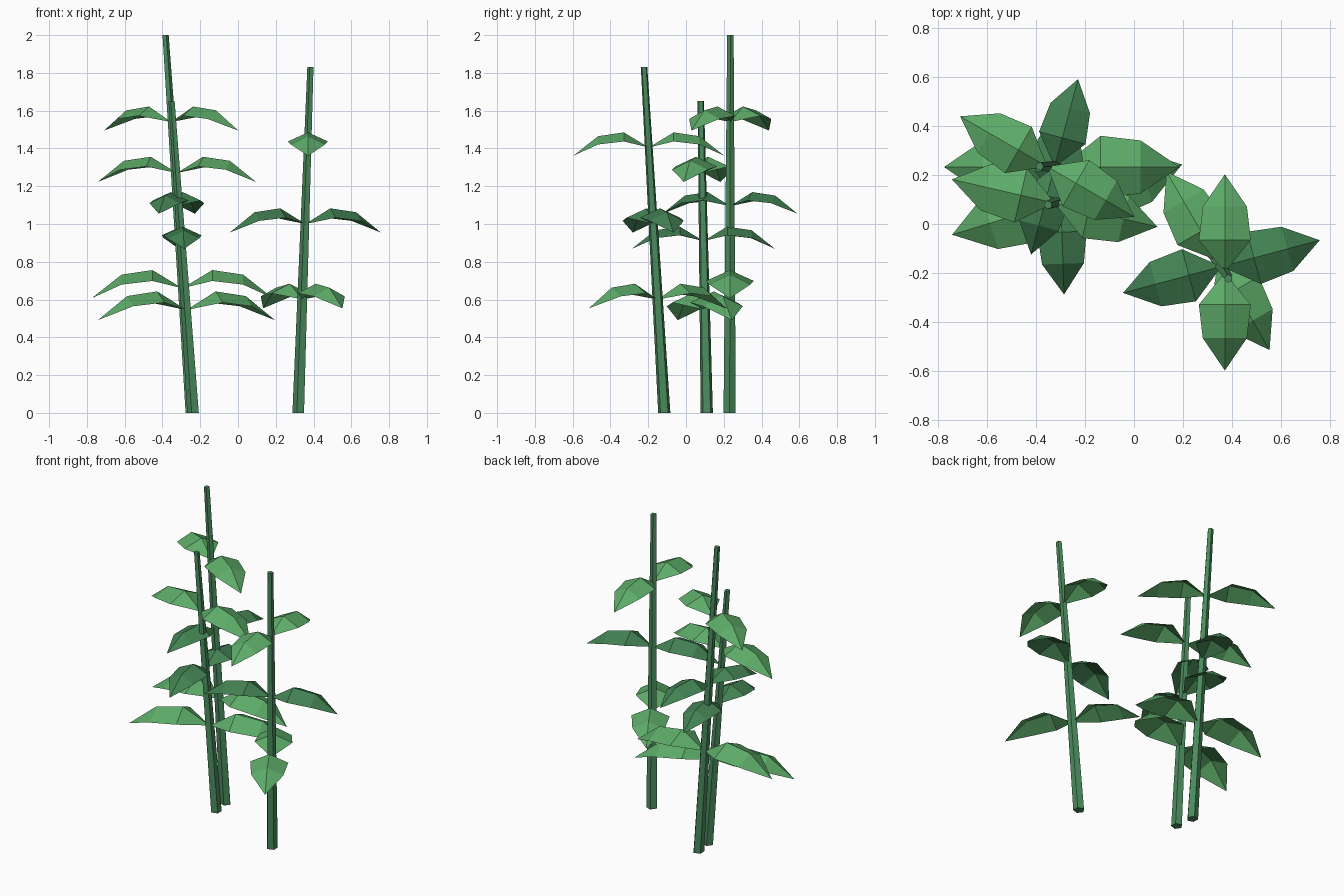
import bpy
import bmesh
from math import radians, pi
from mathutils import Vector, Matrix

cube = bpy.data.objects.get("Cube")
if cube:
    bpy.data.objects.remove(cube)


def make_material(name, colour):
    mat = bpy.data.materials.new(name)
    mat.use_nodes = True
    mat.diffuse_color = (*colour, 1)
    mat.node_tree.nodes["Principled BSDF"].inputs["Base Color"].default_value = (*colour, 1)
    return mat


STEM = make_material("stem green", (0.07, 0.26, 0.11))
LIGHT = make_material("light leaf green", (0.11, 0.41, 0.14))
DARK = make_material("dark leaf green", (0.055, 0.22, 0.085))


def add_object(name, bm, mat):
    mesh = bpy.data.meshes.new(name)
    bm.to_mesh(mesh)
    bm.free()
    mesh.materials.append(mat)
    obj = bpy.data.objects.new(name, mesh)
    bpy.context.collection.objects.link(obj)
    return obj


def make_stem(name, base, top, turn):
    """Tapered five-sided stalk, leaning by a shear so both ends stay level."""
    bm = bmesh.new()
    height = top.z
    bmesh.ops.create_cone(bm, cap_ends=True, segments=5, radius1=0.034, radius2=0.018,
                          depth=height,
                          matrix=Matrix.Translation((0, 0, height / 2)) @ Matrix.Rotation(turn, 4, "Z"))
    for v in bm.verts:
        axis = base.lerp(top, v.co.z / height)
        v.co.x += axis.x
        v.co.y += axis.y
    add_object(name, bm, STEM)


# Leaf stations for unit length: distance, ridge height, half width, edge drop
STATIONS = [(0.33, 0.2, 0.265, 0.12), (0.67, 0.15, 0.225, 0.11)]


def make_leaf(name, origin, angle, length, mat):
    """Arched leaf folded along a raised middle ridge."""
    bm = bmesh.new()
    root = bm.verts.new((0, 0, 0))
    tip = bm.verts.new((1, 0, -0.11))
    ridge = [bm.verts.new((d, 0, h)) for d, h, w, drop in STATIONS]
    for side in (1, -1):
        edge = [bm.verts.new((d, side * w, h - drop)) for d, h, w, drop in STATIONS]
        bm.faces.new((root, ridge[0], edge[0]))
        bm.faces.new((ridge[0], ridge[1], edge[1], edge[0]))
        bm.faces.new((ridge[1], tip, edge[1]))
    for face in bm.faces:
        face.normal_update()
        if face.normal.z < 0:
            face.normal_flip()
    bm.transform(Matrix.Translation(origin) @ Matrix.Rotation(angle, 4, "Z")
                 @ Matrix.Scale(length, 4))
    add_object(name, bm, mat)


# Stalks: base, top, stem turn, first leaf angle, (height, leaf length) per pair
STALKS = {
    "tall": ((-0.25, 0.231, 0), (-0.385, 0.235, 2), -pi / 2, 0,
             [(0.66, 0.48), (1.095, 0.37), (1.54, 0.41)]),
    "short": ((-0.235, 0.11, 0), (-0.35, 0.078, 1.65), pi / 2, 17,
              [(0.545, 0.49), (0.91, 0.38), (1.27, 0.43)]),
    "leaning": ((0.322, -0.115, 0), (0.385, -0.222, 1.83), pi / 2, 120,
                [(0.6, 0.42), (1.0, 0.415), (1.405, 0.4)]),
}

for label, (base, top, turn, first, pairs) in STALKS.items():
    base, top = Vector(base), Vector(top)
    make_stem(label + "_stem", base, top, turn)
    # Opposite leaf pairs, each turned further round the stem
    for i, (height, length) in enumerate(pairs):
        origin = base.lerp(top, height / top.z)
        angle = radians(first + 75 * i)
        mat = DARK if i == 1 else LIGHT
        for side in range(2):
            make_leaf(f"{label}_leaf_{i + 1}_{'ab'[side]}", origin,
                      angle + pi * side, length, mat)
